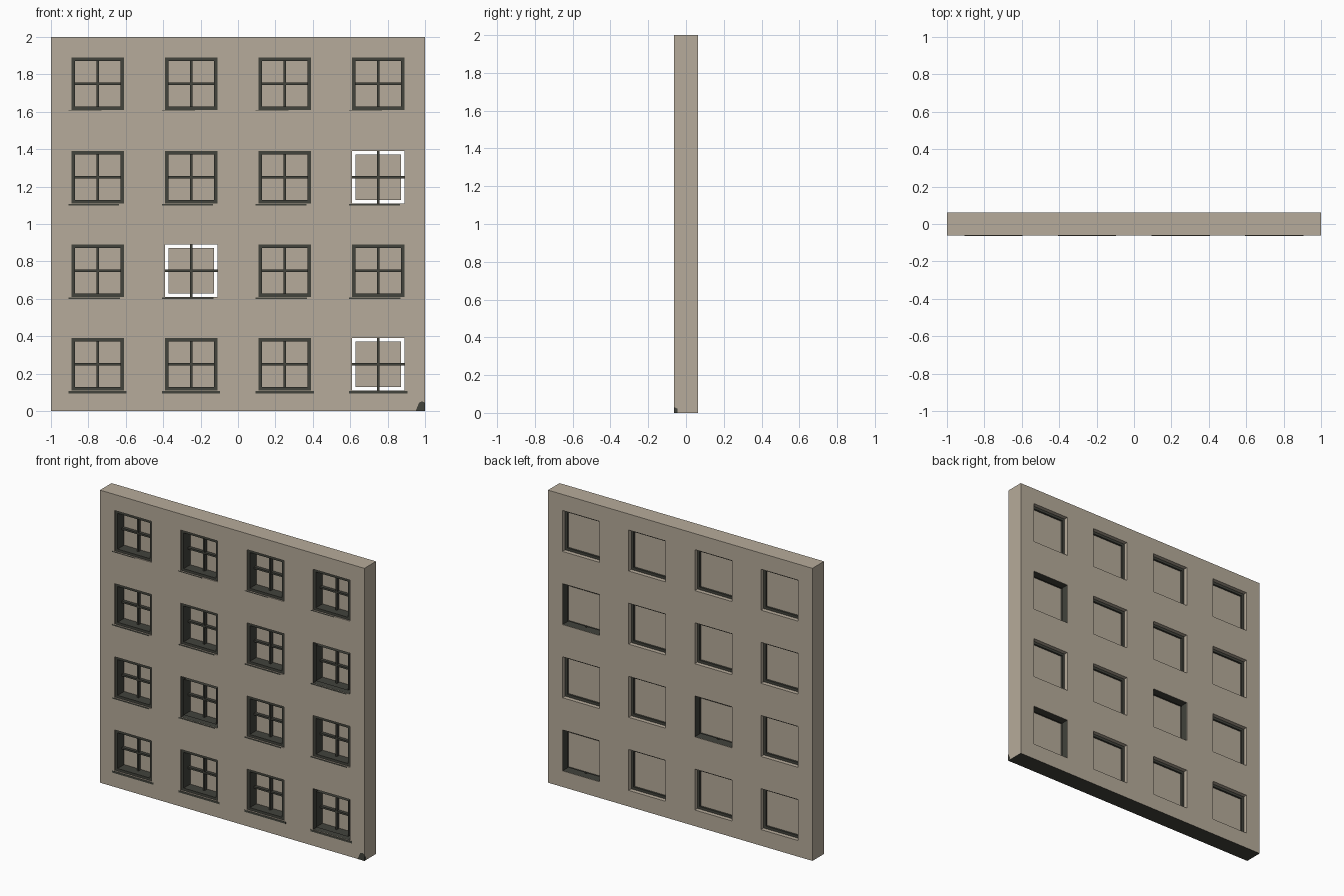
import bpy
import bmesh

cube = bpy.data.objects.get("Cube")
if cube:
    bpy.data.objects.remove(cube, do_unlink=True)


def material(name, rgb):
    mat = bpy.data.materials.new(name)
    mat.use_nodes = True
    mat.diffuse_color = (*rgb, 1)
    mat.node_tree.nodes["Principled BSDF"].inputs["Base Color"].default_value = (*rgb, 1)
    return mat


STONE = material("warm stone", (0.47, 0.41, 0.325))
DARK = material("dark trim", (0.054, 0.056, 0.045))

HALF = 0.0625          # half the wall thickness
OPEN = 0.14            # half the window opening
INNER = 0.122          # half the clear opening inside the frame
CENTRES = [-0.75, -0.25, 0.25, 0.75]
HOLLOW = {(3, 0), (1, 1), (3, 2)}   # column, row of the open-channel frames


def finish(name, bm, *mats):
    mesh = bpy.data.meshes.new(name)
    bm.to_mesh(mesh)
    bm.free()
    for mat in mats:
        mesh.materials.append(mat)
    obj = bpy.data.objects.new(name, mesh)
    bpy.context.collection.objects.link(obj)
    return obj


def box(bm, x0, x1, y0, y1, z0, z1):
    verts = bmesh.ops.create_cube(bm, size=1)["verts"]
    for v in verts:
        v.co.x = x1 if v.co.x > 0 else x0
        v.co.y = y1 if v.co.y > 0 else y0
        v.co.z = z1 if v.co.z > 0 else z0


def square(bm, x, y, z, r):
    corners = ((-r, -r), (r, -r), (r, r), (-r, r))
    return [bm.verts.new((x + a, y, z + b)) for a, b in corners]


def bridge(bm, a, b):
    for i in range(4):
        j = (i + 1) % 4
        bm.faces.new((a[i], a[j], b[j], b[i]))


# Wall: a grid of panels with the window cells left out, extruded to thickness
bm = bmesh.new()
xs = [-1] + [c + s * OPEN for c in CENTRES for s in (-1, 1)] + [1]
for i in range(len(xs) - 1):
    for k in range(len(xs) - 1):
        if i % 2 and k % 2:
            continue
        corners = ((xs[i], xs[k]), (xs[i + 1], xs[k]),
                   (xs[i + 1], xs[k + 1]), (xs[i], xs[k + 1]))
        bm.faces.new([bm.verts.new((x, -HALF, z + 1)) for x, z in corners])
bmesh.ops.remove_doubles(bm, verts=bm.verts[:], dist=0.0001)
extruded = bmesh.ops.extrude_face_region(bm, geom=bm.faces[:], use_keep_orig=True)
for item in extruded["geom"]:
    if isinstance(item, bmesh.types.BMVert):
        item.co.y = HALF
bmesh.ops.recalc_face_normals(bm, faces=bm.faces[:])
for face in bm.faces:
    # dark underside
    face.material_index = int(face.calc_center_median().z < 0.001)
finish("wall", bm, STONE, DARK)

# Windows
frames, panes, bars, sills = (bmesh.new() for _ in range(4))
SILLS = [(0.155, 0.014), (0.12, 0.008), (0.115, 0.008), (0.02, 0.005)]
for col, x in enumerate(CENTRES):
    for row, c in enumerate(CENTRES):
        z = c + 1
        hollow = (col, row) in HOLLOW
        outer_r = OPEN - 0.0005
        front, back = (-0.061, 0.061) if hollow else (-0.055, 0.035)
        # frame: nested square tubes, capped unless hollow
        outer = [square(frames, x, y, z, outer_r) for y in (front, back)]
        inner = [square(frames, x, y, z, INNER) for y in (-0.055, 0.035)]
        bridge(frames, *outer)
        bridge(frames, *inner)
        if not hollow:
            for a, b in zip(outer, inner):
                bridge(frames, a, b)
        # pane and crossed glazing bars
        box(panes, x - INNER, x + INNER, 0.016, 0.022, z - INNER, z + INNER)
        reach = outer_r
        box(bars, x - 0.006, x + 0.006, -0.012, 0.012, z - reach, z + reach)
        box(bars, x - reach, x + reach, -0.011, 0.011, z - 0.006, z + 0.006)
        # thin sill plate on the wall face
        right, height = SILLS[row]
        box(sills, x - 0.157, x + right, -HALF - 0.001, -HALF + 0.004,
            z - 0.142 - height, z - 0.142)

for bm in (frames, panes, bars, sills):
    bmesh.ops.recalc_face_normals(bm, faces=bm.faces[:])
finish("window_frames", frames, DARK)
finish("window_panes", panes, STONE)
finish("glazing_bars", bars, DARK)
finish("window_sills", sills, DARK)

# Dark patch wrapping the lower front corner
bm = bmesh.new()
profile = ((0.95, 0), (1, 0), (1, 0.045), (0.985, 0.052), (0.968, 0.045))
face = bm.faces.new([bm.verts.new((x, -HALF - 0.0008, z)) for x, z in profile])
side = ((-HALF, 0), (-0.046, 0), (-0.046, 0.022), (-HALF, 0.03))
bm.faces.new([bm.verts.new((1.0008, y, z)) for y, z in side])
finish("corner_patch", bm, DARK)
